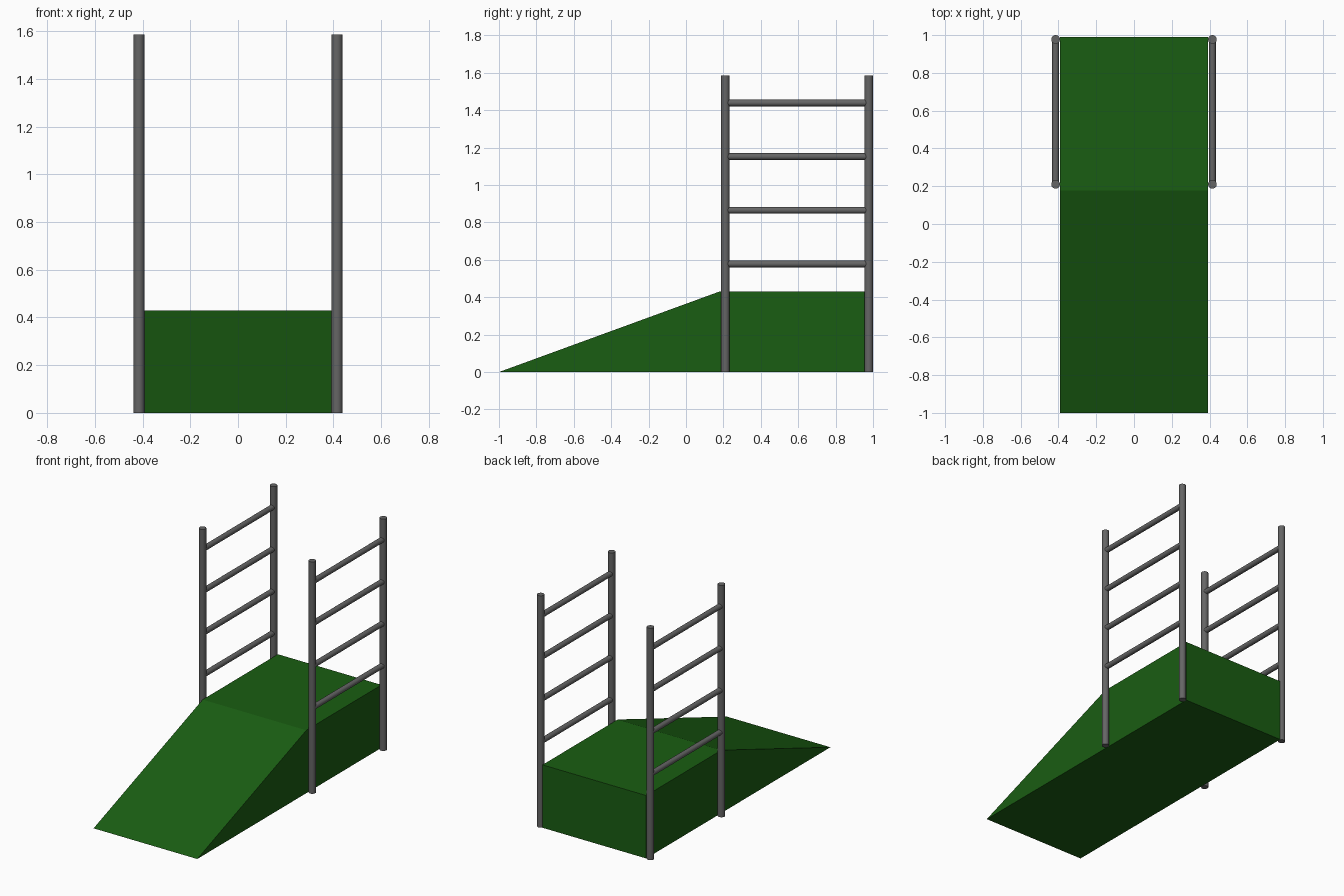
import bpy, bmesh
from mathutils import Vector

if "Cube" in bpy.data.objects:
    bpy.data.objects.remove(bpy.data.objects["Cube"])

green = bpy.data.materials.new("green")
green.diffuse_color = (0.01, 0.11, 0.006, 1)
green.use_nodes = True
green.node_tree.nodes["Principled BSDF"].inputs["Base Color"].default_value = green.diffuse_color
grey = bpy.data.materials.new("dark_grey")
grey.diffuse_color = (0.13, 0.13, 0.13, 1)
grey.use_nodes = True
grey.node_tree.nodes["Principled BSDF"].inputs["Base Color"].default_value = grey.diffuse_color


def rod(name, a, b, radius):
    """Smooth capped cylinder between two points."""
    a, b = Vector(a), Vector(b)
    d = b - a
    bpy.ops.mesh.primitive_cylinder_add(vertices=24, radius=radius, depth=d.length,
                                        location=(a + b) / 2,
                                        rotation=d.to_track_quat('Z', 'Y').to_euler())
    o = bpy.context.object
    o.name = name
    o.data.materials.append(grey)
    bpy.ops.object.shade_smooth_by_angle()


# Ramp and platform: side profile (y, z) extruded across x
W = 0.392
profile = [(-1, 0), (0.99, 0), (0.99, 0.43), (0.178, 0.43)]
bm = bmesh.new()
face = bm.faces.new([bm.verts.new((-W, y, z)) for y, z in profile])
new = bmesh.ops.extrude_face_region(bm, geom=[face])["geom"]
bmesh.ops.translate(bm, vec=(2 * W, 0, 0),
                    verts=[g for g in new if isinstance(g, bmesh.types.BMVert)])
bmesh.ops.recalc_face_normals(bm, faces=bm.faces)
mesh = bpy.data.meshes.new("ramp_platform")
bm.to_mesh(mesh)
bm.free()
mesh.materials.append(green)
bpy.context.collection.objects.link(bpy.data.objects.new("ramp_platform", mesh))

# Ladder railings on both sides
FRONT, BACK, X = 0.21, 0.977, 0.415
for side, s in (("left", -1), ("right", 1)):
    for end, y in (("front", FRONT), ("back", BACK)):
        rod(f"{side}_{end}_post", (s * X, y, 0), (s * X, y, 1.585), 0.023)
    for i in range(4):
        z = 0.578 + i * 0.287
        rod(f"{side}_rung_{i + 1}", (s * X, FRONT, z), (s * X, BACK, z), 0.018)
